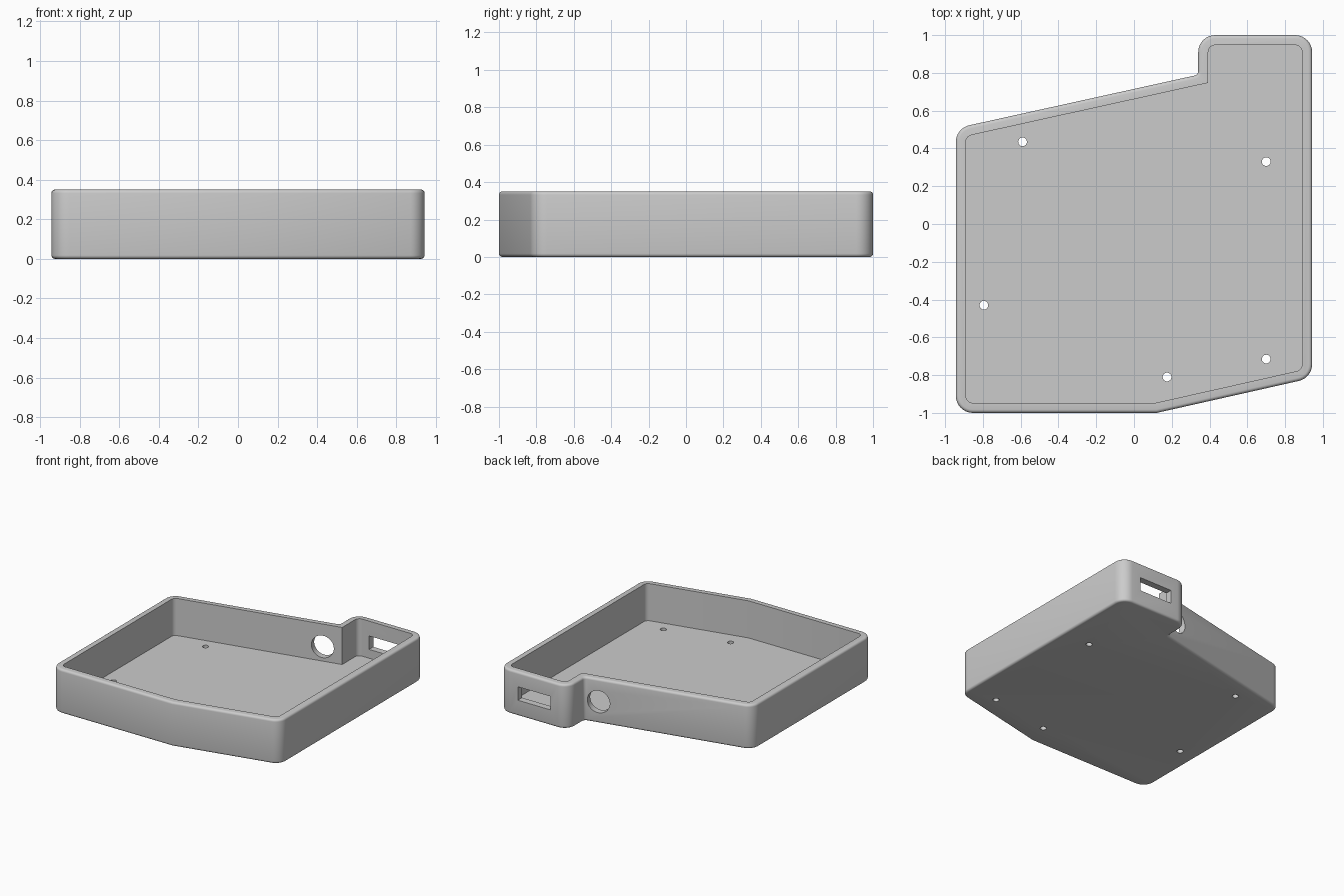
import bpy, bmesh, math
from mathutils import Vector, Matrix

if "Cube" in bpy.data.objects:
    bpy.data.objects.remove(bpy.data.objects["Cube"], do_unlink=True)

HEIGHT, FLOOR, WALL = 0.35, 0.055, 0.053

grey = bpy.data.materials.new("plain grey")
grey.use_nodes = True
grey.diffuse_color = (0.6, 0.6, 0.6, 1)
grey.node_tree.nodes["Principled BSDF"].inputs["Base Color"].default_value = (0.6, 0.6, 0.6, 1)

# Footprint corners: x, y, outer radius, inner radius
CORNERS = [(-0.943, -1, 0.09, 0.037), (0.12, -1, 0, 0), (0.943, -0.815, 0.09, 0.037),
           (0.943, 1, 0.09, 0.037), (0.34, 1, 0.09, 0.037),
           (0.34, 0.79, 0.025, 0), (-0.943, 0.507, 0.09, 0.037)]


def inset(points, distance):
    """Move every side of a counter-clockwise outline inward."""
    result = []
    for i, p in enumerate(points):
        d1 = (p - points[i - 1]).normalized()
        d2 = (points[(i + 1) % len(points)] - p).normalized()
        n1, n2 = Vector((-d1.y, d1.x)), Vector((-d2.y, d2.x))
        result.append(p + (n1 + n2) * distance / (1 + n1.dot(n2)))
    return result


def rounded(points, radii, steps=8):
    """Replace corners with tangent arcs."""
    result = []
    for i, (p, r) in enumerate(zip(points, radii)):
        if r == 0:
            result.append(p)
            continue
        a = (points[i - 1] - p).normalized()
        b = (points[(i + 1) % len(points)] - p).normalized()
        half = a.angle(b) / 2
        centre = p + (a + b).normalized() * r / math.sin(half)
        start = p + a * r / math.tan(half) - centre
        sweep = (p + b * r / math.tan(half) - centre).angle_signed(start)
        for k in range(steps + 1):
            result.append(centre + Matrix.Rotation(sweep * k / steps, 2) @ start)
    return result


def finish(bm, name):
    bmesh.ops.recalc_face_normals(bm, faces=bm.faces)
    mesh = bpy.data.meshes.new(name)
    bm.to_mesh(mesh)
    bm.free()
    mesh.materials.append(grey)
    obj = bpy.data.objects.new(name, mesh)
    bpy.context.collection.objects.link(obj)
    return obj


def prism(name, outline, bottom, top, bevel=0):
    bm = bmesh.new()
    face = bm.faces.new([bm.verts.new((p.x, p.y, bottom)) for p in outline])
    moved = bmesh.ops.extrude_face_region(bm, geom=[face])["geom"]
    bmesh.ops.translate(bm, vec=(0, 0, top - bottom),
                        verts=[v for v in moved if isinstance(v, bmesh.types.BMVert)])
    if bevel:
        rims = [e for e in bm.edges if abs(e.verts[0].co.z - e.verts[1].co.z) < 1e-5]
        bmesh.ops.bevel(bm, geom=rims, offset=bevel, segments=4, profile=0.5, affect='EDGES')
    return finish(bm, name)


def rod(name, matrix, radius, depth):
    bm = bmesh.new()
    bmesh.ops.create_cone(bm, cap_ends=True, segments=32, radius1=radius,
                          radius2=radius, depth=depth, matrix=matrix)
    return finish(bm, name)


def cut(target, cutter):
    cutter.hide_render = True
    mod = target.modifiers.new("cut", 'BOOLEAN')
    mod.operation, mod.solver, mod.object = 'DIFFERENCE', 'EXACT', cutter
    bpy.context.view_layer.objects.active = target
    bpy.ops.object.modifier_apply(modifier=mod.name)
    bpy.data.objects.remove(cutter, do_unlink=True)


# Tray body and its cavity
outer = [Vector(c[:2]) for c in CORNERS]
tray = prism("tray", rounded(outer, [c[2] for c in CORNERS]), 0, HEIGHT, 0.018)
cut(tray, prism("cavity", rounded(inset(outer, WALL), [c[3] for c in CORNERS]), FLOOR, HEIGHT + 0.2))

# Screw holes in the floor
for x, y in [(-0.59, 0.435), (0.7, 0.33), (-0.795, -0.43), (0.175, -0.81), (0.7, -0.715)]:
    cut(tray, rod("screw_hole", Matrix.Translation((x, y, 0)), 0.023, 0.3))

# Round port through the slanted back wall
along = (outer[5] - outer[6]).normalized()
middle = outer[5] - along * 0.11
facing = Vector((-along.y, along.x, 0)).to_track_quat('Z', 'Y').to_matrix().to_4x4()
cut(tray, rod("round_port", Matrix.Translation((middle.x, middle.y, 0.17)) @ facing, 0.088, 0.2))

# Rectangular slot through the rear wall
slot = [Vector(p) for p in [(0.49, 0.9), (0.78, 0.9), (0.78, 1.1), (0.49, 1.1)]]
cut(tray, prism("slot", slot, 0.125, 0.232))

bpy.ops.object.select_all(action='DESELECT')
tray.select_set(True)
bpy.context.view_layer.objects.active = tray
bpy.ops.object.shade_smooth_by_angle(angle=math.radians(30))
